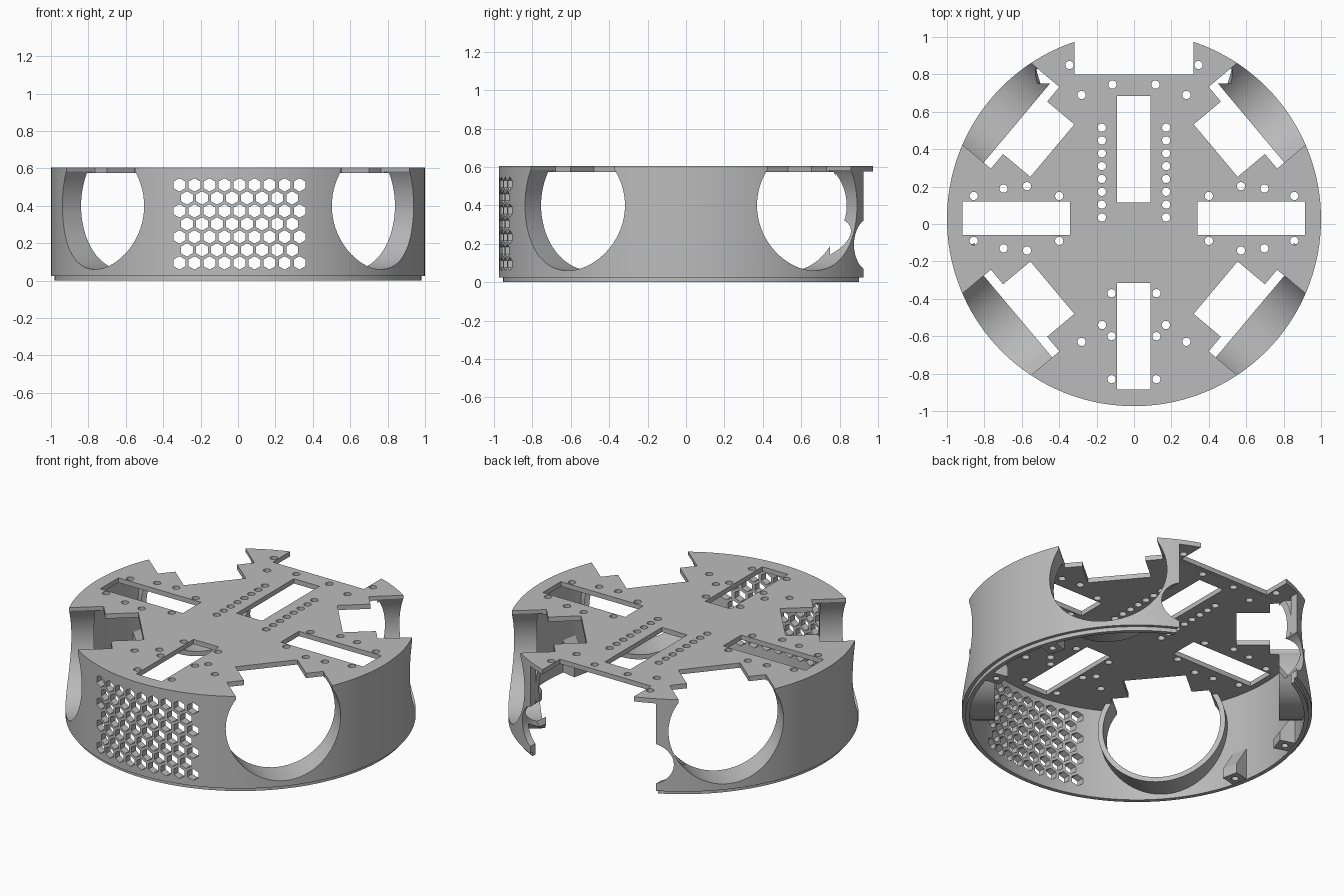
import bpy, bmesh
from math import cos, sin, pi, radians
from mathutils import Matrix, Vector

cube = bpy.data.objects.get("Cube")
if cube:
    bpy.data.objects.remove(cube, do_unlink=True)

grey = bpy.data.materials.new("plain grey")
grey.use_nodes = True
grey.diffuse_color = (0.5, 0.5, 0.5, 1)
grey.node_tree.nodes["Principled BSDF"].inputs["Base Color"].default_value = (0.5, 0.5, 0.5, 1)

CENTRE = Matrix.Translation((0, 0.026, 0))
WHEEL_ANGLES = (40, 140, 220, 320)
POST_ANGLES = (-12, 18, 162, 192)
TOP, UNDER = 0.605, 0.575


def turn(deg, axis="Z"):
    return Matrix.Rotation(radians(deg), 4, axis)


def ngon(r, n, x=0, y=0, start=0.0):
    return [(x + r * cos(start + 2 * pi * i / n), y + r * sin(start + 2 * pi * i / n)) for i in range(n)]


def rect(x0, x1, y0, y1):
    return [(x0, y0), (x1, y0), (x1, y1), (x0, y1)]


def prism(bm, outline, z0, z1, matrix=Matrix()):
    low = [bm.verts.new(matrix @ Vector((x, y, z0))) for x, y in outline]
    high = [bm.verts.new(matrix @ Vector((x, y, z1))) for x, y in outline]
    bm.faces.new(low[::-1])
    bm.faces.new(high)
    n = len(low)
    for i in range(n):
        j = (i + 1) % n
        bm.faces.new((low[i], low[j], high[j], high[i]))


def finish(name, bm):
    bmesh.ops.recalc_face_normals(bm, faces=bm.faces[:])
    mesh = bpy.data.meshes.new(name)
    bm.to_mesh(mesh)
    bm.free()
    mesh.materials.append(grey)
    obj = bpy.data.objects.new(name, mesh)
    bpy.context.collection.objects.link(obj)
    return obj


def solid(name, *prisms):
    bm = bmesh.new()
    for p in prisms:
        prism(bm, *p)
    return finish(name, bm)


def activate(obj):
    bpy.ops.object.select_all(action="DESELECT")
    obj.select_set(True)
    bpy.context.view_layer.objects.active = obj


def boolean(obj, cutter, operation="DIFFERENCE"):
    activate(obj)
    mod = obj.modifiers.new("cut", "BOOLEAN")
    mod.operation, mod.solver, mod.object = operation, "EXACT", cutter
    bpy.ops.object.modifier_apply(modifier=mod.name)


# Turned shell: deck, wall and stepped bottom lip
bm = bmesh.new()
profile = [(0, TOP), (1, TOP), (1, 0.025), (0.98, 0.025), (0.98, 0), (0.955, 0), (0.955, UNDER), (0, UNDER)]
verts = [bm.verts.new(CENTRE @ Vector((r, 0, z))) for r, z in profile]
edges = [bm.edges.new(pair) for pair in zip(verts, verts[1:])]
bmesh.ops.spin(bm, geom=verts + edges, cent=(0, 0.026, 0), axis=(0, 0, 1), angle=2 * pi, steps=144)
bmesh.ops.remove_doubles(bm, verts=bm.verts[:], dist=0.0005)
shell = finish("chassis_shell", bm)

# Wheel wells: round sleeves trimmed to the shell
sleeves = solid("wheel_sleeves", *[
    (ngon(0.37, 72, -0.40), 0.81, 1.1, CENTRE @ turn(a) @ turn(90, "Y")) for a in WHEEL_ANGLES])
trim = solid("sleeve_trim", (ngon(0.985, 144), 0.027, UNDER + 0.001, CENTRE))
boolean(sleeves, trim, "INTERSECT")

# Shared cutters: wheel openings, rear gap and its round bites
wheels = solid("wheel_cutter", *[
    (ngon(0.34, 72, -0.40), 0.78, 1.2, CENTRE @ turn(a) @ turn(90, "Y")) for a in WHEEL_ANGLES])
gap = solid("rear_gap_cutter", (rect(-0.438, 0.438, 0.78, 1.2), -0.1, UNDER + 0.0004))
bites = solid("bite_cutter", *[
    (ngon(0.132, 48, s * 0.396, 0.195), -1.2, -0.75, turn(90, "X")) for s in (-1, 1)])
for part in (shell, sleeves):
    for cutter in (wheels, gap, bites):
        boolean(part, cutter)

# Stepped deck notches above each wheel
half = [(1.2, 0.285), (0.76, 0.285), (0.76, 0.183), (0.57, 0.183)]
notch = half + [(u, -v) for u, v in reversed(half)]
notches = solid("deck_notch_cutter", *[(notch, 0.56, 0.7, CENTRE @ turn(a)) for a in WHEEL_ANGLES])

# Deck slots and square rear notch
slots = solid("deck_slot_cutter", *[(rect(*r), 0.5, 0.7) for r in (
    (-0.09, 0.087, 0.115, 0.685), (-0.09, 0.087, -0.885, -0.315),
    (0.34, 0.915, -0.06, 0.12), (-0.918, -0.343, -0.06, 0.12),
    (-0.318, 0.318, 0.80, 1.2))])

# Screw holes, mirrored left and right
spots = [(0.345, 0.85), (0.115, 0.745), (0.28, 0.69), (0.12, -0.37), (0.17, -0.54),
         (0.12, -0.6), (0.28, -0.63), (0.12, -0.83)]
spots += [(0.172, 0.035 + 0.0686 * i) for i in range(8)]
for x, dy in ((0.4, 0.12), (0.572, 0.172), (0.697, 0.16), (0.857, 0.12)):
    spots += [(x, 0.03 + dy), (x, 0.03 - dy)]
holes = solid("screw_hole_cutter", *[
    (ngon(0.022, 20, s * x, y), 0.5, 0.7) for x, y in spots for s in (-1, 1)])

# Honeycomb vent in the front wall
cells = []
for row in range(7):
    odd = row % 2
    for col in range(9 - odd):
        x = -0.313 + 0.0803 * (col + odd / 2)
        cells.append((ngon(0.036, 6, x, 0.095 + 0.0695 * row, pi / 2), 0.8, 1.2, turn(90, "X")))
vent = solid("vent_cutter", *cells)

for cutter in (notches, slots, holes, vent):
    boolean(shell, cutter)

# Sloped screw posts inside the side walls
wedge = [(0.965, 0.002), (0.86, 0.002), (0.86, 0.06), (0.965, 0.22)]
posts = solid("screw_posts", *[
    (wedge, -0.05, 0.05, CENTRE @ turn(a) @ turn(90, "X")) for a in POST_ANGLES])
bores = solid("post_bore_cutter", *[
    (ngon(0.02, 20, 0.91), -0.1, 0.05, CENTRE @ turn(a)) for a in POST_ANGLES])
boolean(posts, bores)

# Remove cutters and smooth the curved walls
for cutter in (trim, wheels, gap, bites, notches, slots, holes, vent, bores):
    bpy.data.objects.remove(cutter, do_unlink=True)
for part in (shell, sleeves, posts):
    activate(part)
    bpy.ops.object.shade_smooth_by_angle(angle=radians(30))
